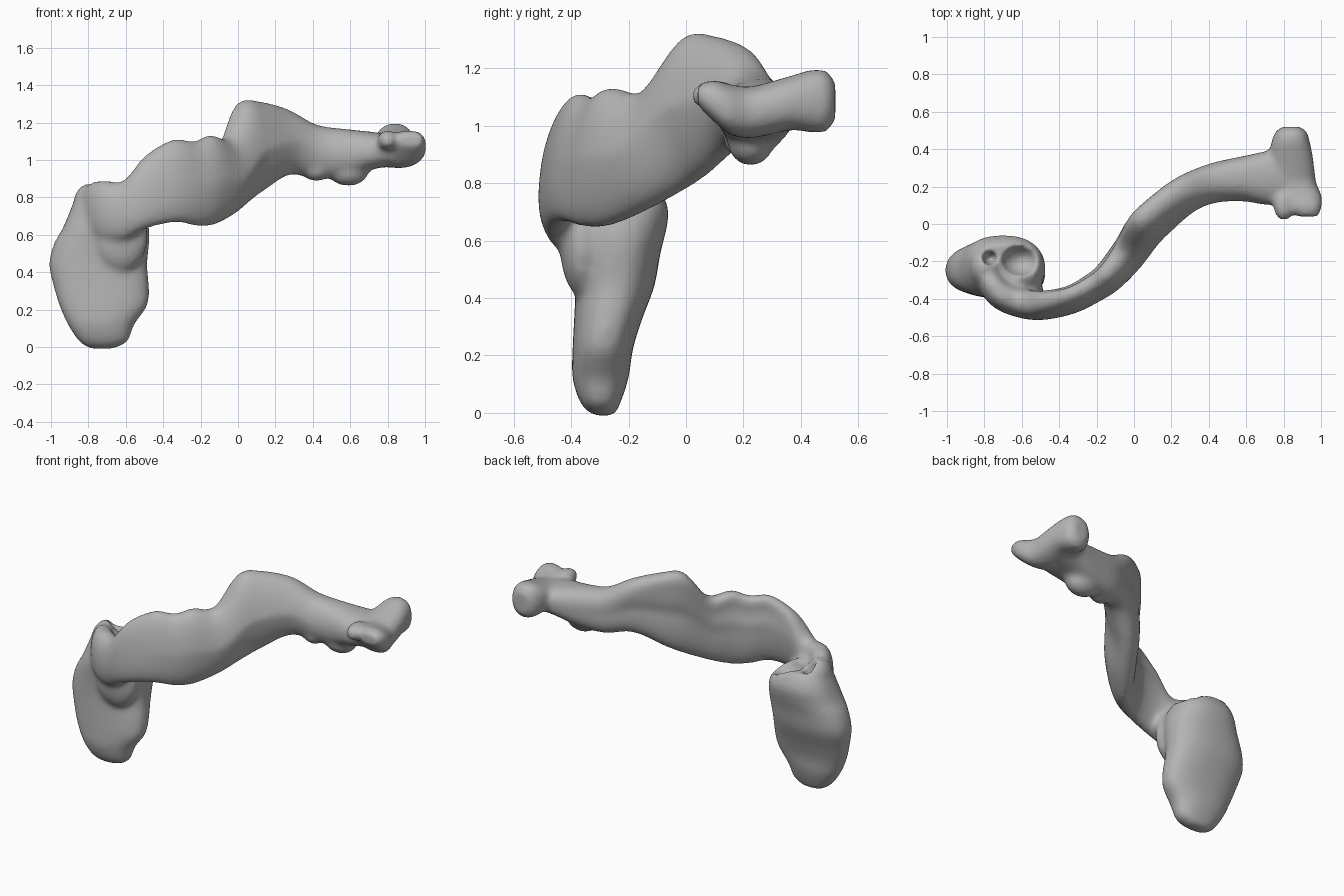
import bpy, bmesh, math
from mathutils import Vector

cube = bpy.data.objects.get("Cube")
if cube:
    bpy.data.objects.remove(cube)

grey = bpy.data.materials.new("bone_grey")
grey.use_nodes = True
COLOUR = (0.46, 0.46, 0.46, 1)
grey.diffuse_color = COLOUR
grey.node_tree.nodes["Principled BSDF"].inputs["Base Color"].default_value = COLOUR

N = 32


def spow(v, p):
    return math.copysign(abs(v) ** p, v)


def smooth_rows(rows, steps=4):
    """Catmull-Rom interpolation between rows of numbers."""
    out = []
    for k in range(len(rows) - 1):
        p0, p1, p2 = rows[max(k - 1, 0)], rows[k], rows[k + 1]
        p3 = rows[min(k + 2, len(rows) - 1)]
        for i in range(steps):
            t = i / steps
            out.append([b + t / 2 * (c - a + t * (2 * a - 5 * b + 4 * c - d + t * (3 * (b - c) + d - a)))
                        for a, b, c, d in zip(p0, p1, p2, p3)])
    return out + [list(rows[-1])]


def add_loft(bm, rings):
    """Skin a list of closed rings and cap both ends."""
    loops = [[bm.verts.new(p) for p in ring] for ring in rings]
    for a, b in zip(loops, loops[1:]):
        for i in range(N):
            j = (i + 1) % N
            bm.faces.new((a[i], a[j], b[j], b[i]))
    bm.faces.new(loops[0])
    bm.faces.new(loops[-1])


def add_box_loft(bm, rows, place):
    """Loft rounded boxes; rows hold the station then two ranges."""
    rings = []
    for s, u0, u1, v0, v1 in smooth_rows(rows):
        ring = []
        for i in range(N):
            a = math.tau * i / N
            u = (u0 + u1) / 2 + (u1 - u0) / 2 * spow(math.cos(a), .85)
            v = (v0 + v1) / 2 + (v1 - v0) / 2 * spow(math.sin(a), .85)
            ring.append(place(s, u, v))
        rings.append(ring)
    add_loft(bm, rings)


def add_ball(bm, centre, size):
    """Ellipsoid lump."""
    ret = bmesh.ops.create_icosphere(bm, subdivisions=3, radius=1)
    for v in ret["verts"]:
        v.co = Vector(centre) + Vector([c * s for c, s in zip(v.co, size)])


def make_object(name, bm):
    bmesh.ops.recalc_face_normals(bm, faces=bm.faces)
    mesh = bpy.data.meshes.new(name)
    bm.to_mesh(mesh)
    bm.free()
    mesh.materials.append(grey)
    obj = bpy.data.objects.new(name, mesh)
    bpy.context.collection.objects.link(obj)
    return obj


# Curved shaft: x, y, top, bottom, half thickness,
# backward shift of the top and bottom edges, groove in the back
shaft = smooth_rows([
    (-.80, -.22, .84, .62, .05, 0, 0, 0), (-.77, -.30, .88, .58, .07, 0, 0, 0),
    (-.71, -.375, .89, .56, .08, 0, 0, 0), (-.61, -.42, .89, .565, .08, .01, 0, 0),
    (-.50, -.435, 1.02, .63, .075, .02, -.02, .05), (-.34, -.405, 1.11, .665, .072, .03, -.02, .25),
    (-.22, -.345, 1.10, .645, .078, .03, 0, .3), (-.13, -.28, 1.135, .65, .085, .03, .015, .3),
    (-.03, -.165, 1.12, .70, .095, .04, .025, .2), (.06, -.04, 1.305, .77, .10, .06, .03, .1),
    (.14, .04, 1.315, .83, .10, .06, .03, .1), (.28, .15, 1.275, .92, .095, .05, .02, 0),
    (.42, .215, 1.19, .90, .105, .02, .01, 0), (.58, .24, 1.165, .91, .12, .01, 0, 0),
    (.72, .245, 1.15, .95, .145, .01, 0, 0), (.85, .26, 1.13, .97, .14, 0, 0, 0)])

bm = bmesh.new()
rings = []
for k, (x, y, top, bot, t, lean, foot, groove) in enumerate(shaft):
    a, b = shaft[max(k - 1, 0)], shaft[min(k + 1, len(shaft) - 1)]
    n = Vector((a[1] - b[1], b[0] - a[0], 0)).normalized()
    ring = []
    for i in range(N):
        ang = math.tau * i / N
        c, s = spow(math.cos(ang), .85), spow(math.sin(ang), .85)
        dent = groove * math.exp(-((s - .6) / .25) ** 2) if c > 0 else 0
        shift = lean * s if s > 0 else -foot * s
        ring.append(Vector((x, y, (top + bot) / 2 + s * (top - bot) / 2))
                    + n * (t * c * (1 - dent) + shift))
    rings.append(ring)
add_loft(bm, rings)

# Crosswise head: y, x range, z range
add_box_loft(bm, [
    (.04, .87, .985, 1.07, 1.14), (.09, .82, 1.005, 1.02, 1.16),
    (.15, .77, 1.005, .97, 1.145), (.22, .73, .975, .955, 1.135),
    (.30, .72, .965, .97, 1.155), (.37, .725, .955, .985, 1.175),
    (.44, .735, .94, .975, 1.195), (.49, .755, .925, .98, 1.19),
    (.52, .79, .89, 1.02, 1.15)], lambda s, u, v: Vector((u, s, v)))
# Small spur on the head, and the lumps beneath the neck
add_ball(bm, (.80, .10, 1.105), (.055, .085, .055))
add_ball(bm, (.59, .225, .94), (.11, .08, .08))
add_ball(bm, (.42, .20, .95), (.08, .07, .065))

# Hanging plate: z, x range, y range
add_box_loft(bm, [
    (-.01, -.79, -.67, -.32, -.25), (.03, -.85, -.59, -.365, -.23),
    (.12, -.91, -.555, -.395, -.20), (.22, -.955, -.485, -.395, -.185),
    (.32, -.985, -.475, -.39, -.155), (.44, -1.01, -.485, -.385, -.11),
    (.55, -.985, -.475, -.39, -.09), (.63, -.94, -.475, -.40, -.07),
    (.70, -.91, -.49, -.39, -.06), (.76, -.885, -.53, -.37, -.08),
    (.80, -.86, -.59, -.35, -.11)],
    lambda s, u, v: Vector((u, v, s)))
# Corner where the plate climbs to the end of the shaft
add_ball(bm, (-.80, -.23, .74), (.085, .11, .135))
# Web joining the shaft to the plate front
add_ball(bm, (-.63, -.36, .59), (.15, .08, .19))
bone = make_object("bone", bm)

# Cutters: bowl and small hole on top of the plate
bm = bmesh.new()
add_ball(bm, (-.60, -.195, .82), (.11, .085, .13))
bowl = make_object("bowl_cutter", bm)
bm = bmesh.new()
add_ball(bm, (-.77, -.18, .86), (.042, .042, .15))
hole = make_object("hole_cutter", bm)


def add_remesh(size):
    m = bone.modifiers.new("fuse", 'REMESH')
    m.mode = 'VOXEL'
    m.voxel_size = size


# Fuse the lumps, carve the hollows, then soften
add_remesh(.014)
for cutter in (bowl, hole):
    cutter.hide_render = True
    cut = bone.modifiers.new("carve", 'BOOLEAN')
    cut.operation = 'DIFFERENCE'
    cut.object = cutter
add_remesh(.014)
soft = bone.modifiers.new("soften", 'SMOOTH')
soft.factor = .5
soft.iterations = 10

bpy.context.view_layer.objects.active = bone
bone.select_set(True)
for name in [m.name for m in bone.modifiers]:
    bpy.ops.object.modifier_apply(modifier=name)
for cutter in (bowl, hole):
    bpy.data.objects.remove(cutter)
bpy.ops.object.shade_smooth()
